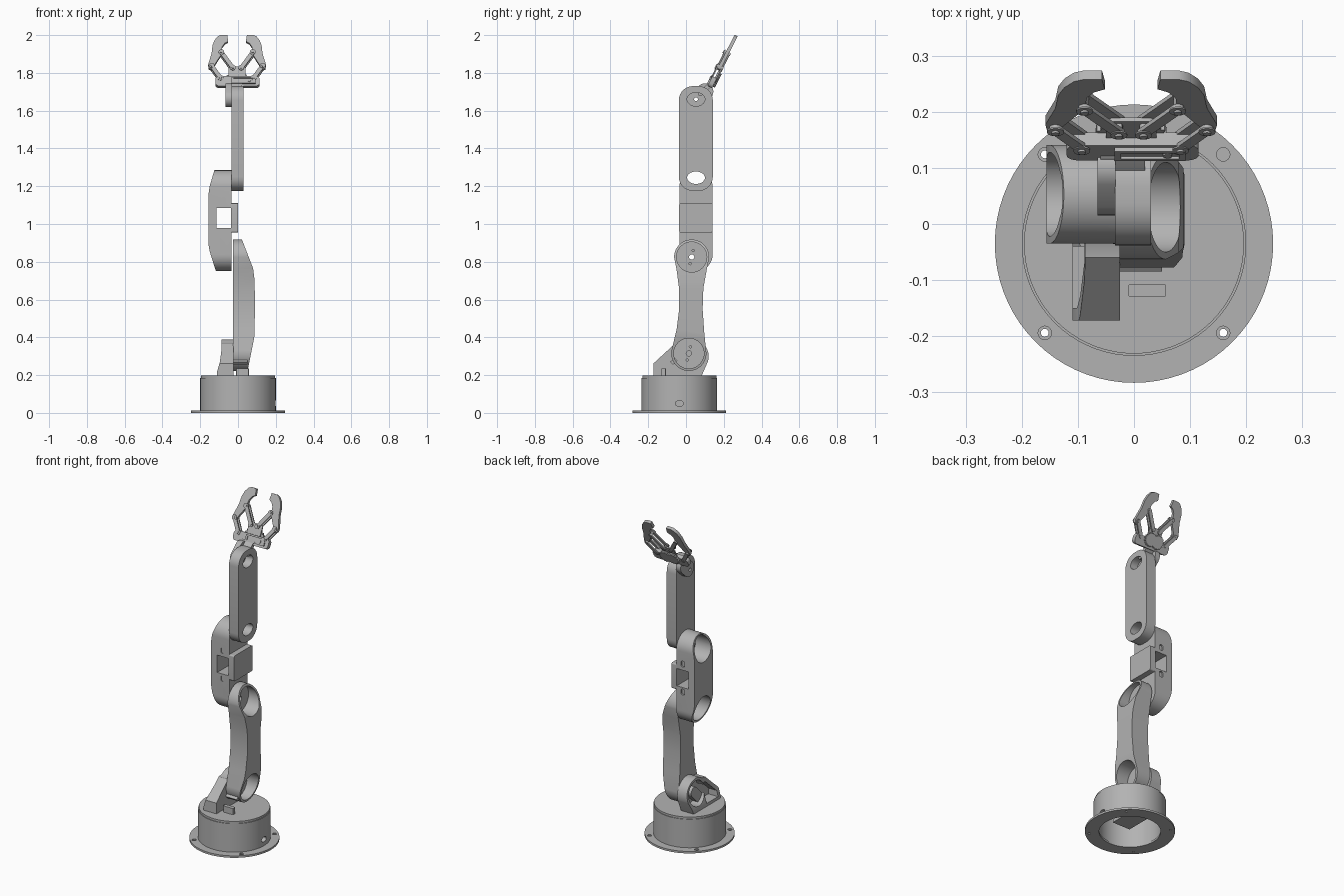
import bpy, bmesh, math
from mathutils import Vector

cube = bpy.data.objects.get("Cube")
if cube:
    bpy.data.objects.remove(cube, do_unlink=True)

grey = bpy.data.materials.new("plain grey")
grey.use_nodes = True
GREY = (0.45, 0.45, 0.45, 1)
grey.diffuse_color = GREY
grey.node_tree.nodes["Principled BSDF"].inputs["Base Color"].default_value = GREY

# Gripper frame: u across, v along the fingers, w out of the tilted front
ORIGIN = Vector((-0.005, 0.125, 1.725))
V = Vector((0, 0.459, 0.889))
W = Vector((0, -0.889, 0.459))
PLANES = {
    "yz": lambda a, b, h: Vector((h, a, b)),
    "xz": lambda a, b, h: Vector((a, h, b)),
    "xy": lambda a, b, h: Vector((a, b, h)),
    "grip": lambda a, b, h: ORIGIN + Vector((a, 0, 0)) + V * b + W * h,
}


def prism(name, pts, lo, hi, plane="yz"):
    """Extrude a 2D outline from lo to hi across the given plane."""
    put = PLANES[plane]
    bm = bmesh.new()
    low = [bm.verts.new(put(a, b, lo)) for a, b in pts]
    top = [bm.verts.new(put(a, b, hi)) for a, b in pts]
    bm.faces.new(low)
    bm.faces.new(top)
    for i in range(len(pts)):
        j = (i + 1) % len(pts)
        bm.faces.new((low[i], low[j], top[j], top[i]))
    bmesh.ops.recalc_face_normals(bm, faces=bm.faces)
    mesh = bpy.data.meshes.new(name)
    bm.to_mesh(mesh)
    bm.free()
    ob = bpy.data.objects.new(name, mesh)
    bpy.context.collection.objects.link(ob)
    mesh.materials.append(grey)
    return ob


def arc(a, b, r, start, end, n=16, r2=None):
    r2 = r2 or r
    angles = [math.radians(start + (end - start) * i / n) for i in range(n + 1)]
    return [(a + r * math.cos(t), b + r2 * math.sin(t)) for t in angles]


def disc(a, b, r, r2=None, n=40):
    return arc(a, b, r, 0, 360, n, r2)[:-1]


def rect(a0, a1, b0, b1):
    return [(a0, b0), (a1, b0), (a1, b1), (a0, b1)]


def rounded(a0, a1, b0, b1, r):
    return (arc(a1 - r, b1 - r, r, 0, 90, 8) + arc(a0 + r, b1 - r, r, 90, 180, 8)
            + arc(a0 + r, b0 + r, r, 180, 270, 8) + arc(a1 - r, b0 + r, r, 270, 360, 8))


def bar(p, q, r):
    """Round-ended bar outline between two points."""
    t = math.degrees(math.atan2(q[1] - p[1], q[0] - p[0]))
    return arc(*q, r, t - 90, t + 90, 10) + arc(*p, r, t + 90, t + 270, 10)


def cut(ob, pts, lo, hi, plane="yz", op="DIFFERENCE"):
    tool = prism("cutter", pts, lo, hi, plane)
    tool.hide_render = True
    mod = ob.modifiers.new("cut", "BOOLEAN")
    mod.operation, mod.solver, mod.object = op, "EXACT", tool
    bpy.context.view_layer.objects.active = ob
    bpy.ops.object.modifier_apply(modifier=mod.name)
    bpy.data.objects.remove(tool, do_unlink=True)


# Base: flange with screw holes, hollow drum, side port
BY = -0.035
flange = prism("base_flange", disc(0, BY, 0.248, n=72), 0, 0.012, "xy")
cut(flange, disc(0, BY, 0.17), -0.1, 0.1, "xy")
for sx in (-1, 1):
    for sy in (-1, 1):
        hole = (sx * 0.159, BY + sy * 0.159)
        cut(flange, disc(*hole, 0.007, n=16), -0.1, 0.1, "xy")
        cut(flange, disc(*hole, 0.012, n=16), 0.007, 0.1, "xy")
drum = prism("base_drum", disc(0, BY, 0.2, n=72), 0.011, 0.185, "xy")
cut(drum, disc(0, BY, 0.175, n=72), -0.1, 0.17, "xy")
cut(drum, disc(BY, 0.05, 0.022, 0.015, 20), 0.1, 0.3)
prism("base_lid", disc(0, BY, 0.196, n=72), 0.184, 0.197, "xy")
prism("base_motor", rect(-0.06, 0.06, -0.11, 0.04), 0.07, 0.175, "xy")
prism("lid_clip", rounded(-0.01, 0.057, -0.13, -0.107, 0.004), 0.19, 0.235, "xy")

# Shoulder bracket: sloped foot with an open motor cup
bracket = prism("shoulder_bracket", [(0.08, 0.19), (0.115, 0.27)]
                + arc(0.03, 0.30, 0.09, -15, 130, 20)
                + [(-0.06, 0.365), (-0.172, 0.262), (-0.172, 0.19)], -0.11, -0.025)
cut(bracket, [(-0.02, 0.1), (-0.11, 0.1), (-0.11, 0.22), (-0.096, 0.27),
              (-0.088, 0.33), (-0.086, 0.45), (-0.02, 0.45)], -0.5, 0.5, "xz", "INTERSECT")
cut(bracket, disc(0.03, 0.30, 0.074), -0.2, -0.045)
cut(bracket, [(-0.15, 0.215), (-0.04, 0.215), (-0.04, 0.335), (-0.06, 0.335), (-0.15, 0.25)],
    -0.2, -0.045)
prism("shoulder_motor", bar((-0.01, 0.26), (0.035, 0.305), 0.03), -0.08, -0.04)
prism("bracket_clip", [(-0.085, 0.27), (-0.07, 0.255), (-0.045, 0.275), (-0.06, 0.29)],
      -0.03, 0.05)

# Lower link: waisted beam with slanted, cupped ends
lower = prism("lower_link", arc(0.03, 0.825, 0.093, 0, 180, 24)
              + [(-0.05, 0.76), (-0.037, 0.66), (-0.036, 0.55), (-0.05, 0.44)]
              + arc(0.015, 0.315, 0.093, 170, 360, 24)
              + [(0.097, 0.42), (0.088, 0.55), (0.092, 0.66), (0.11, 0.76)], -0.026, 0.09)
cut(lower, [(-0.1, 0.1), (0.03, 0.1), (0.05, 0.22), (0.086, 0.40), (0.09, 0.55), (0.088, 0.70),
            (0.08, 0.765), (0.02, 0.92), (0.0, 1.0), (-0.1, 1.0)], -0.5, 0.5, "xz", "INTERSECT")
for y, z in ((0.03, 0.825), (0.015, 0.315)):
    cut(lower, disc(y, z, 0.08), -0.006, 0.2)
    for dy, dz, r in ((0, 0, 0.014), (0.008, 0.035, 0.006), (-0.008, -0.035, 0.006)):
        cut(lower, disc(y + dy, z + dz, r, n=16), -0.1, 0.1)

# Elbow housing: two open cups joined by a windowed middle
elbow = prism("elbow_housing", arc(0.053, 1.197, 0.088, 0, 180, 24)
              + arc(0.053, 0.838, 0.088, 180, 360, 24), -0.156, -0.034)
cut(elbow, [(0, 0.7), (-0.113, 0.7), (-0.117, 0.75), (-0.15, 0.855), (-0.156, 0.89),
            (-0.156, 1.16), (-0.15, 1.2), (-0.125, 1.285), (-0.12, 1.35), (0, 1.35)],
    -0.5, 0.5, "xz", "INTERSECT")
for z in (1.197, 0.838):
    cut(elbow, disc(0.053, z, 0.075), -0.3, -0.05)
cut(elbow, rect(-0.115, -0.036, 0.98, 1.085), -0.5, 0.5, "xz")
for z in (0.935, 1.105):
    for y in (-0.04, 0.14):
        cut(elbow, rounded(-0.09, -0.065, z, z + 0.035, 0.01), y - 0.008, y + 0.008, "xz")
cut(elbow, disc(0.053, 1.245, 0.047, 0.033), -0.3, 0.1)
cut(elbow, disc(0.03, 0.825, 0.014), -0.3, 0.1)
prism("elbow_plate", rounded(-0.036, 0.14, 0.955, 1.11, 0.008), -0.037, 0.0)

# Upper link: flat rounded beam, one through hole and one horn recess
upper = prism("upper_link", rounded(-0.038, 0.142, 1.175, 1.73, 0.075), -0.034, 0.03)
cut(upper, disc(0.053, 1.245, 0.047, 0.033), -0.1, 0.1)
cut(upper, disc(0.053, 1.66, 0.047, 0.036), -0.018, 0.1)
cut(upper, disc(0.053, 1.66, 0.01, n=16), -0.1, 0.1)

# Wrist: round hub and arm leading to the gripper
hub = prism("wrist_hub", bar((0.06, 1.664), (0.10, 1.70), 0.045), -0.065, -0.033)
cut(hub, disc(0.053, 1.66, 0.01, n=16), -0.1, 0.1)
prism("wrist_arm", bar((0.075, 1.69), (0.125, 1.735), 0.012), -0.06, 0.02)

# Gripper body, motor, and gears behind it
prism("gripper_body", rounded(-0.115, 0.12, 0, 0.058, 0.02), -0.013, 0.013, "grip")
prism("gripper_neck", rounded(-0.045, 0.045, 0.04, 0.122, 0.015), -0.010, -0.002, "grip")
motor = prism("gripper_motor", rect(-0.03, 0.097, 0.012, 0.05), 0.012, 0.021, "grip")
cut(motor, rect(-0.018, 0.085, 0.02, 0.042), 0.016, 0.03, "grip")
prism("gripper_motor_shaft", disc(0.065, 0.031, 0.008, n=16), 0.012, 0.021, "grip")


def gear(a, b, r, teeth):
    return [(a + k * math.cos(t), b + k * math.sin(t)) for i in range(teeth * 4)
            for k, t in [(r if i % 4 < 2 else r * 0.88, math.tau * i / (teeth * 4))]]


# Mirrored fingers, links and pivots
FINGER = [(0.135, 0.1), (0.15, 0.108), (0.153, 0.13), (0.135, 0.195), (0.13, 0.245),
          (0.119, 0.275), (0.102, 0.298), (0.085, 0.306), (0.052, 0.306), (0.047, 0.268),
          (0.066, 0.256), (0.079, 0.235), (0.081, 0.212), (0.075, 0.2), (0.085, 0.187)]
LINKS = {"inner": ((0.022, 0.107), (0.083, 0.2)), "outer": ((0.088, 0.047), (0.135, 0.12))}
for side, s in (("left", 1), ("right", -1)):
    prism(side + "_finger", [(s * u, v) for u, v in FINGER], -0.009, 0.009, "grip")
    prism(side + "_gear", gear(s * 0.024, 0.05, 0.04, 16), -0.026, -0.012, "grip")
    for part, ends in LINKS.items():
        p, q = [(s * u, v) for u, v in ends]
        for layer, w in (("front", 0.009), ("back", -0.017)):
            prism(f"{side}_{part}_{layer}_link", bar(p, q, 0.011), w, w + 0.008, "grip")
        for i, (u, v) in enumerate((p, q)):
            prism(f"{side}_{part}_pivot_{i}", disc(u, v, 0.015, n=20), 0.016, 0.019, "grip")
            prism(f"{side}_{part}_pin_{i}", disc(u, v, 0.007, n=12), -0.019, 0.023, "grip")

# Smooth the round sides, keep the rims sharp
bpy.ops.object.select_all(action="DESELECT")
for ob in bpy.context.collection.objects:
    if ob.type == "MESH" and grey.name in ob.data.materials:
        ob.select_set(True)
        bpy.context.view_layer.objects.active = ob
bpy.ops.object.shade_smooth_by_angle(angle=math.radians(30))
